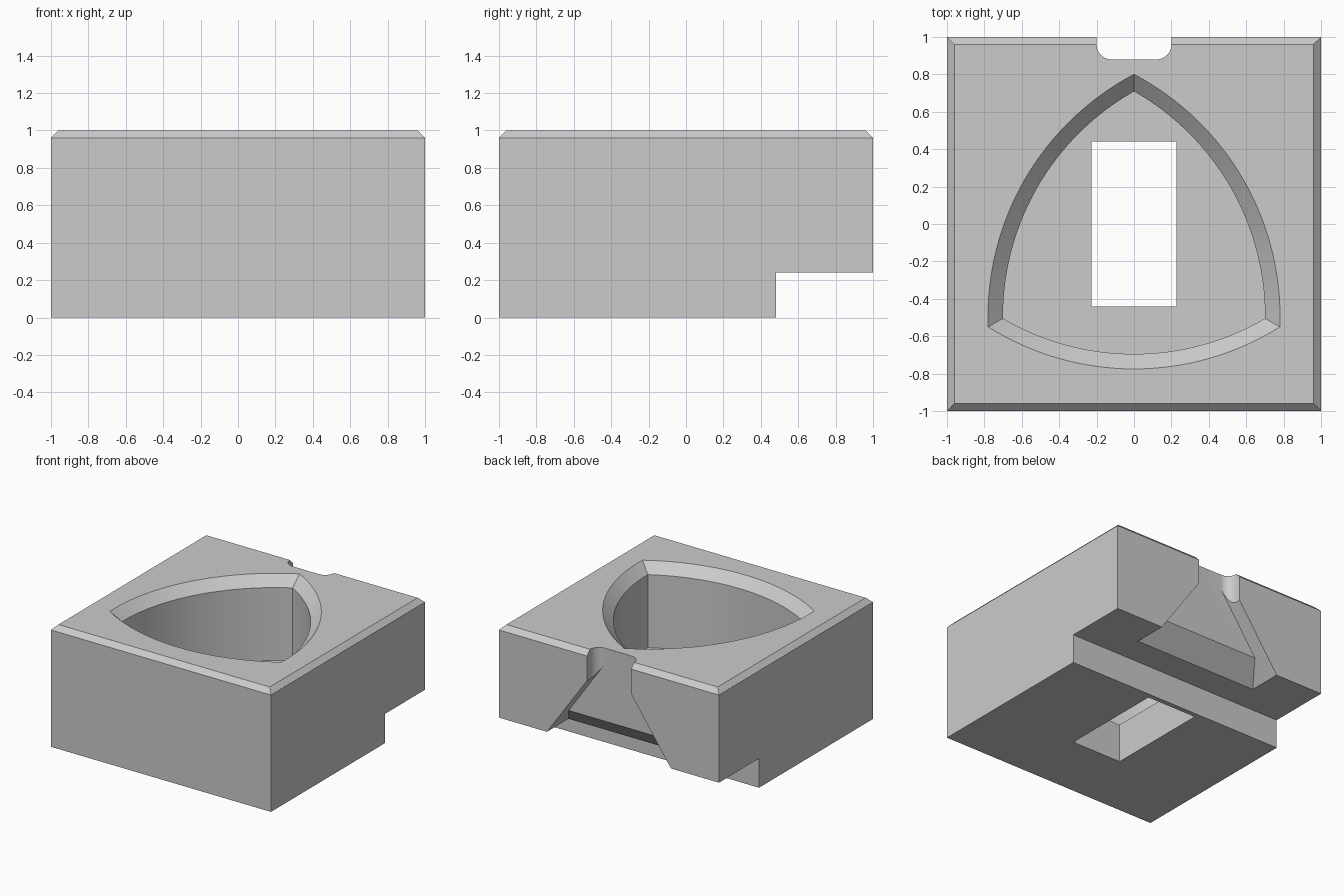
import bpy
import bmesh
from math import sin, cos, asin, sqrt, pi, radians

cube = bpy.data.objects.get("Cube")
if cube:
    bpy.data.objects.remove(cube, do_unlink=True)

grey = bpy.data.materials.new("plain_grey")
grey.use_nodes = True
colour = (0.6, 0.6, 0.6, 1)
grey.diffuse_color = colour
grey.node_tree.nodes["Principled BSDF"].inputs["Base Color"].default_value = colour


def loft(name, rings):
    """Closed solid through (outline, height) rings."""
    bm = bmesh.new()
    loops = [[bm.verts.new((x, y, z)) for x, y in outline] for outline, z in rings]
    bm.faces.new(loops[0])
    bm.faces.new(loops[-1])
    n = len(loops[0])
    for a, b in zip(loops, loops[1:]):
        for i in range(n):
            j = (i + 1) % n
            bm.faces.new((a[i], a[j], b[j], b[i]))
    bmesh.ops.recalc_face_normals(bm, faces=bm.faces)
    mesh = bpy.data.meshes.new(name)
    bm.to_mesh(mesh)
    bm.free()
    mesh.materials.append(grey)
    obj = bpy.data.objects.new(name, mesh)
    bpy.context.collection.objects.link(obj)
    return obj


def rect(half_x, y0, y1):
    return [(-half_x, y0), (half_x, y0), (half_x, y1), (-half_x, y1)]


def rounded_triangle(r, d=0.789, cy=-0.1, steps=32):
    """Three bulging arcs meeting at sharp corners."""
    k = (-d + sqrt(4 * r * r - 3 * d * d)) / 2
    half = asin(k * cos(pi / 6) / r)
    pts = []
    for side in range(3):
        axis = -pi / 2 + side * 2 * pi / 3
        for i in range(steps):
            a = axis - half + 2 * half * i / steps
            pts.append((r * cos(a) - d * cos(axis), cy + r * sin(a) - d * sin(axis)))
    return pts


def notch_outline(w=0.2, y=0.88, r=0.08, steps=10):
    """Slot open to the back, with rounded inner corners."""
    pts = [(-w, 1.2)]
    for cx, start in ((-w + r, pi), (w - r, 1.5 * pi)):
        for i in range(steps + 1):
            a = start + pi / 2 * i / steps
            pts.append((cx + r * cos(a), y + r + r * sin(a)))
    return pts + [(w, 1.2)]


# Block with a bevelled top rim
block = loft("block", [(rect(1, -1, 1), 0), (rect(1, -1, 1), 0.96),
                       (rect(0.96, -0.96, 0.96), 1)])

inner, outer, above = (rounded_triangle(r) for r in (1.384, 1.464, 1.484))
cutters = [
    # Step under the back
    loft("back_step", [(rect(1.3, 0.48, 1.3), -0.2), (rect(1.3, 0.48, 1.3), 0.24)]),
    # Three-sided pocket with bevelled mouth
    loft("pocket", [(inner, 0.32), (inner, 0.92), (outer, 1), (above, 1.02)]),
    # Rectangular opening through the pocket floor
    loft("floor_opening", [(rect(0.227, -0.44, 0.44), -0.1), (rect(0.227, -0.44, 0.44), 0.5)]),
    # Flared recess in the back, undercut at its foot
    loft("flared_recess", [(rect(0.592, 0.68, 1.1), 0.2), (rect(0.451, 0.88, 1.1), 0.4),
                           (rect(0.12, 0.88, 1.1), 0.87)]),
    # Rounded notch above the flare
    loft("top_notch", [(notch_outline(), 0.7), (notch_outline(), 1.1)]),
]

bpy.ops.object.select_all(action="DESELECT")
block.select_set(True)
bpy.context.view_layer.objects.active = block
for cutter in cutters:
    cutter.hide_render = True
    mod = block.modifiers.new(cutter.name, "BOOLEAN")
    mod.operation = "DIFFERENCE"
    mod.solver = "EXACT"
    mod.object = cutter
    bpy.ops.object.modifier_apply(modifier=mod.name)
for cutter in cutters:
    bpy.data.objects.remove(cutter, do_unlink=True)

bpy.ops.object.shade_smooth_by_angle(angle=radians(20))
